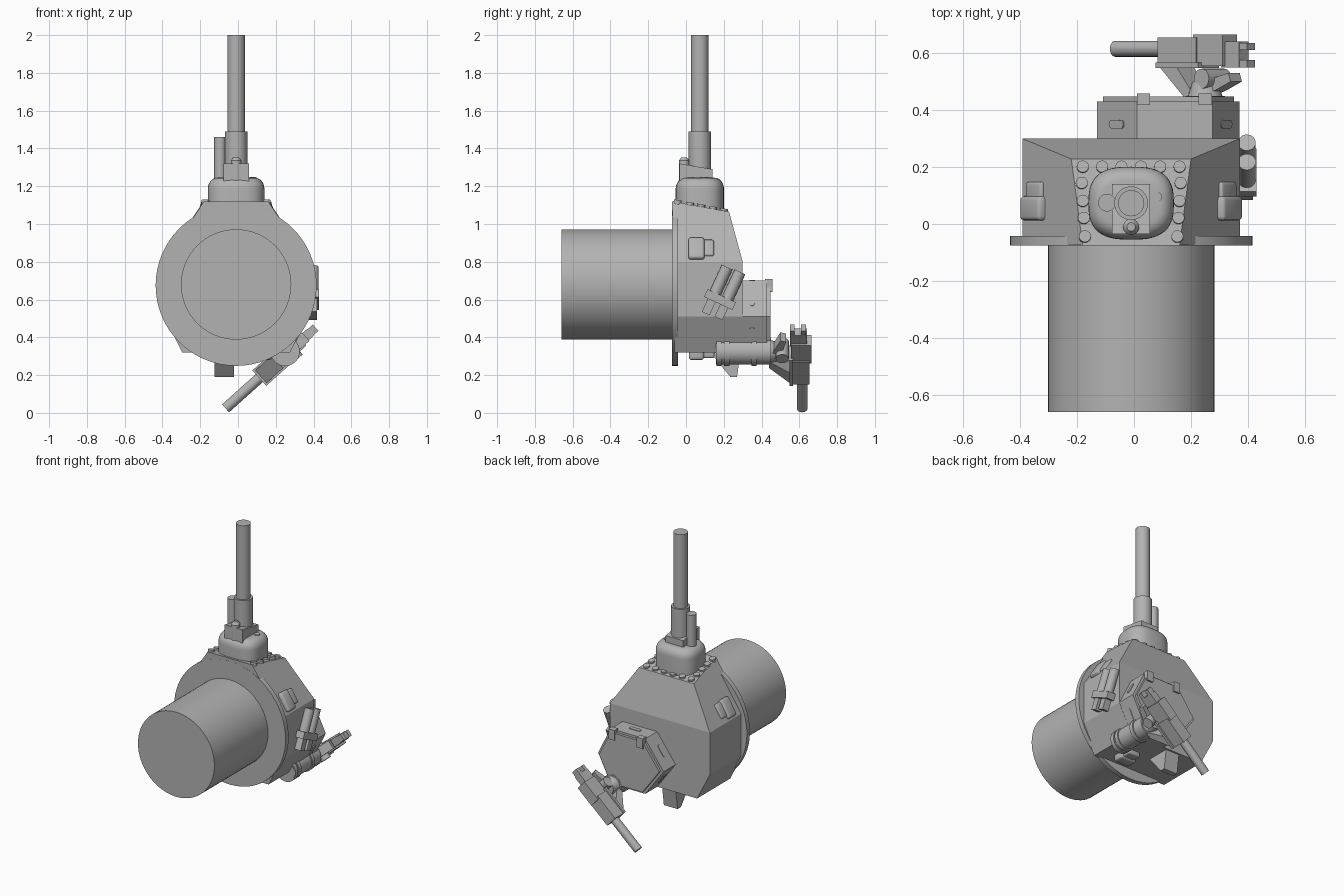
import bpy, bmesh, math
from mathutils import Vector, Matrix

cube = bpy.data.objects.get("Cube")
if cube:
    bpy.data.objects.remove(cube, do_unlink=True)

grey = bpy.data.materials.new("plain_grey")
grey.use_nodes = True
grey.diffuse_color = (0.45, 0.45, 0.45, 1)
grey.node_tree.nodes["Principled BSDF"].inputs["Base Color"].default_value = (0.45, 0.45, 0.45, 1)
CX = -0.01  # centre line of the body


def finish(name, bm, smooth=False):
    bmesh.ops.recalc_face_normals(bm, faces=bm.faces)
    mesh = bpy.data.meshes.new(name)
    bm.to_mesh(mesh)
    bm.free()
    mesh.materials.append(grey)
    ob = bpy.data.objects.new(name, mesh)
    bpy.context.collection.objects.link(ob)
    if smooth:
        bpy.ops.object.select_all(action='DESELECT')
        ob.select_set(True)
        bpy.context.view_layer.objects.active = ob
        bpy.ops.object.shade_smooth_by_angle(angle=math.radians(35))
    return ob


def hull(name, points):
    bm = bmesh.new()
    for p in points:
        bm.verts.new(p)
    bmesh.ops.convex_hull(bm, input=bm.verts)
    bmesh.ops.dissolve_limit(bm, angle_limit=0.02, verts=bm.verts, edges=bm.edges)
    return finish(name, bm)


def tube(name, a, b, r, r2=None, sides=32):
    a, b = Vector(a), Vector(b)
    bm = bmesh.new()
    m = Matrix.Translation((a + b) / 2) @ (b - a).to_track_quat('Z', 'Y').to_matrix().to_4x4()
    bmesh.ops.create_cone(bm, cap_ends=True, segments=sides, radius1=r,
                          radius2=r if r2 is None else r2, depth=(b - a).length, matrix=m)
    return finish(name, bm, True)


def box(name, centre, size, tilt=0, axis='Y', bevel=0):
    bm = bmesh.new()
    m = Matrix.Translation(centre) @ Matrix.Rotation(tilt, 4, axis) @ Matrix.Diagonal((*size, 1))
    bmesh.ops.create_cube(bm, size=1, matrix=m)
    if bevel:
        bmesh.ops.bevel(bm, geom=bm.edges[:], offset=bevel, segments=3, affect='EDGES', profile=0.5)
    return finish(name, bm, bool(bevel))


# basket and turning ring
tube("basket", (CX, -0.66, 0.68), (CX, -0.06, 0.68), 0.292, sides=64)
tube("turret_ring", (CX, -0.075, 0.675), (CX, -0.042, 0.675), 0.426, sides=64)

# armoured body
body = []
for s in (-1, 1):
    for y in (-0.06, 0.30):
        body += [(CX + s * 0.382, y, 0.80), (CX + s * 0.382, y, 0.51), (CX + s * 0.285, y, 0.32)]
    body += [(CX + s * 0.17, -0.075, 1.12), (CX + s * 0.21, 0.228, 1.065)]
hull("turret_body", body)

# bolts round the sloping front plate
tilt = math.atan2(0.055, 0.303)
up = Vector((0, math.sin(tilt), math.cos(tilt)))
spots = [(-0.17 + i * 0.068, 0.20) for i in range(6)]
for y in (0.143, 0.08, 0.02, -0.045):
    spots += [(s * (0.165 + y * 0.06), y) for s in (-1, 1)]
for x, y in spots:
    p = Vector((CX + x, y, 1.12 - (y + 0.075) * math.tan(tilt)))
    tube("plate_bolt", p - up * 0.01, p + up * 0.012, 0.021, sides=16)

# mantlet: rounded oval dome
bm = bmesh.new()
N, rings = 48, []
profile = [(1.06, 0), (1.185, 0)]
profile += [(1.185 + 0.06 * math.sin(a), 0.05 * (1 - math.cos(a))) for a in
            [math.pi / 2 * i / 6 for i in range(1, 7)]]
for z, inset in profile:
    ring = []
    for i in range(N):
        c, s = math.cos(math.tau * i / N), math.sin(math.tau * i / N)
        ring.append(bm.verts.new((CX + (0.15 - inset) * math.copysign(abs(c) ** 0.72, c),
                                  0.073 + (0.128 - inset) * math.copysign(abs(s) ** 0.72, s), z)))
    rings.append(ring)
for lo, hi in zip(rings, rings[1:]):
    for i in range(N):
        bm.faces.new((lo[i], lo[(i + 1) % N], hi[(i + 1) % N], hi[i]))
bm.faces.new(rings[0])
bm.faces.new(rings[-1])
finish("mantlet", bm, True)

# gun and its fittings
hull("gun_collar", [(CX + s * 0.067, y, z) for s in (-1, 1)
                    for y, z in ((-0.035, 1.2), (-0.035, 1.32), (0.14, 1.2), (0.14, 1.29))])
tube("collar_knob", (CX, -0.01, 1.22), (CX, -0.01, 1.335), 0.028)
tube("collar_knob_cap", (CX, -0.01, 1.335), (CX, -0.01, 1.352), 0.028, 0.015)
tube("gun_sleeve", (CX, 0.073, 1.22), (CX, 0.073, 1.49), 0.059)
tube("gun_barrel", (CX, 0.073, 1.45), (CX, 0.073, 2.0), 0.046)
tube("side_gun", (-0.095, 0.075, 1.2), (-0.095, 0.075, 1.46), 0.031)
tube("gun_sight", (0.08, 0.095, 1.22), (0.08, 0.095, 1.25), 0.018)

# ports on both cheeks and underneath the rear
for s in (-1, 1):
    box("port_door", (CX + s * 0.33, 0.055, 0.86), (0.07, 0.085, 0.13), -s * 0.56, 'Y', 0.014)
    box("port_hinge", (CX + s * 0.325, 0.11, 0.865), (0.05, 0.075, 0.10), -s * 0.56, 'Y', 0.01)
box("rear_port_door", (0.12, 0.055, 0.315), (0.12, 0.08, 0.07), 0, 'Y', 0.014)
box("rear_port_hinge", (0.12, 0.11, 0.32), (0.09, 0.08, 0.06), 0, 'Y', 0.01)
hull("rear_bracket", [(x, y, z) for x in (-0.125, -0.02)
                      for y, z in ((0.12, 0.33), (0.29, 0.33), (0.27, 0.19), (0.235, 0.19))])

# commander's cupola
hexagon = [(0.37, 0.51), (0.275, 0.70), (0.01, 0.70), (-0.13, 0.51), (0.01, 0.32), (0.275, 0.32)]
hull("cupola", [(x, y, z) for x, z in hexagon for y in (0.28, 0.43)])
mid = Vector((0.125, 0, 0.51))
hatch = [mid + (Vector((x, 0, z)) - mid) * 0.92 for x, z in hexagon]
hull("cupola_hatch", [(p.x, y, p.z) for p in hatch for y in (0.42, 0.448)])
for x in (0.033, 0.25):
    box("hatch_hinge", (x, 0.438, 0.675), (0.046, 0.04, 0.07))

# vision slots: thin rounded plates on each cupola face
for i, (x, z) in enumerate(hexagon):
    x2, z2 = hexagon[(i + 1) % 6]
    a, b = Vector((x, 0.35, z)), Vector((x2, 0.35, z2))
    along = (b - a).normalized()
    out = Vector((along.z, 0, -along.x))
    c = (a + b) / 2
    if out.dot(c - Vector((mid.x, 0.35, mid.z))) < 0:
        out = -out
    pts = []
    for k in range(16):
        t = math.tau * k / 16
        q = c + along * (0.015 * math.cos(t) + math.copysign(0.028, math.cos(t)))
        q += Vector((0, 0.015 * math.sin(t), 0))
        pts += [q - out * 0.004, q + out * 0.004]
    hull("vision_slot", pts)

# paired smoke launchers
lean = Vector((0, 0.42, 0.907))
for y, z in ((0.178, 0.685), (0.246, 0.66)):
    c = Vector((0.396, y, z))
    tube("smoke_tube", c - lean * 0.09, c + lean * 0.095, 0.031, sides=24)
    box("smoke_tube_base", c - lean * 0.125, (0.045, 0.045, 0.10), -0.434, 'X')
box("smoke_bracket", (0.395, 0.18, 0.60), (0.07, 0.165, 0.045), -0.434, 'X')
box("smoke_mount", (0.37, 0.20, 0.64), (0.05, 0.05, 0.09), -0.434, 'X')

# stowed drum beside the cupola
tube("mount_drum", (0.25, 0.16, 0.325), (0.25, 0.45, 0.325), 0.07)
for y in (0.175, 0.215, 0.36):
    tube("drum_band", (0.25, y - 0.014, 0.325), (0.25, y + 0.014, 0.325), 0.077)
tube("drum_neck", (0.25, 0.45, 0.325), (0.25, 0.50, 0.325), 0.06, 0.045)

# roof machine gun, laid out along its slanting axis
D = Vector((0.745, 0, 0.667))
W = Vector((-D.z, 0, D.x))
TIP = Vector((-0.066, 0, 0.024))


def at(t, y, w=0):
    return TIP + D * t + W * w + Vector((0, y, 0))


def block(name, t0, t1, y0, y1, w):
    return hull(name, [at(t, y, s * w) for t in (t0, t1) for y in (y0, y1) for s in (-1, 1)])


tube("machine_gun_barrel", at(0, 0.615), at(0.3, 0.615), 0.028, sides=24)
block("machine_gun_jacket", 0.24, 0.42, 0.565, 0.655, 0.045)
block("machine_gun_receiver", 0.40, 0.54, 0.555, 0.665, 0.038)
block("machine_gun_grip", 0.52, 0.605, 0.55, 0.64, 0.025)
block("grip_plate", 0.575, 0.64, 0.55, 0.575, 0.022)
block("grip_plate", 0.575, 0.64, 0.61, 0.635, 0.022)
block("cradle_plate", 0.24, 0.44, 0.548, 0.566, 0.055)
hull("cradle_front_leg", [at(t, y, s * 0.045) for s in (-1, 1)
                          for t, y in ((0.25, 0.55), (0.33, 0.55), (0.37, 0.44), (0.42, 0.44))])
hull("cradle_rear_leg", [at(t, y, s * 0.03) for s in (-1, 1)
                         for t, y in ((0.40, 0.45), (0.44, 0.45), (0.50, 0.47), (0.57, 0.50),
                                      (0.56, 0.53), (0.44, 0.50))])
tube("cradle_pivot", at(0.46, 0.51, -0.06), at(0.46, 0.51, 0.06), 0.035, sides=20)
